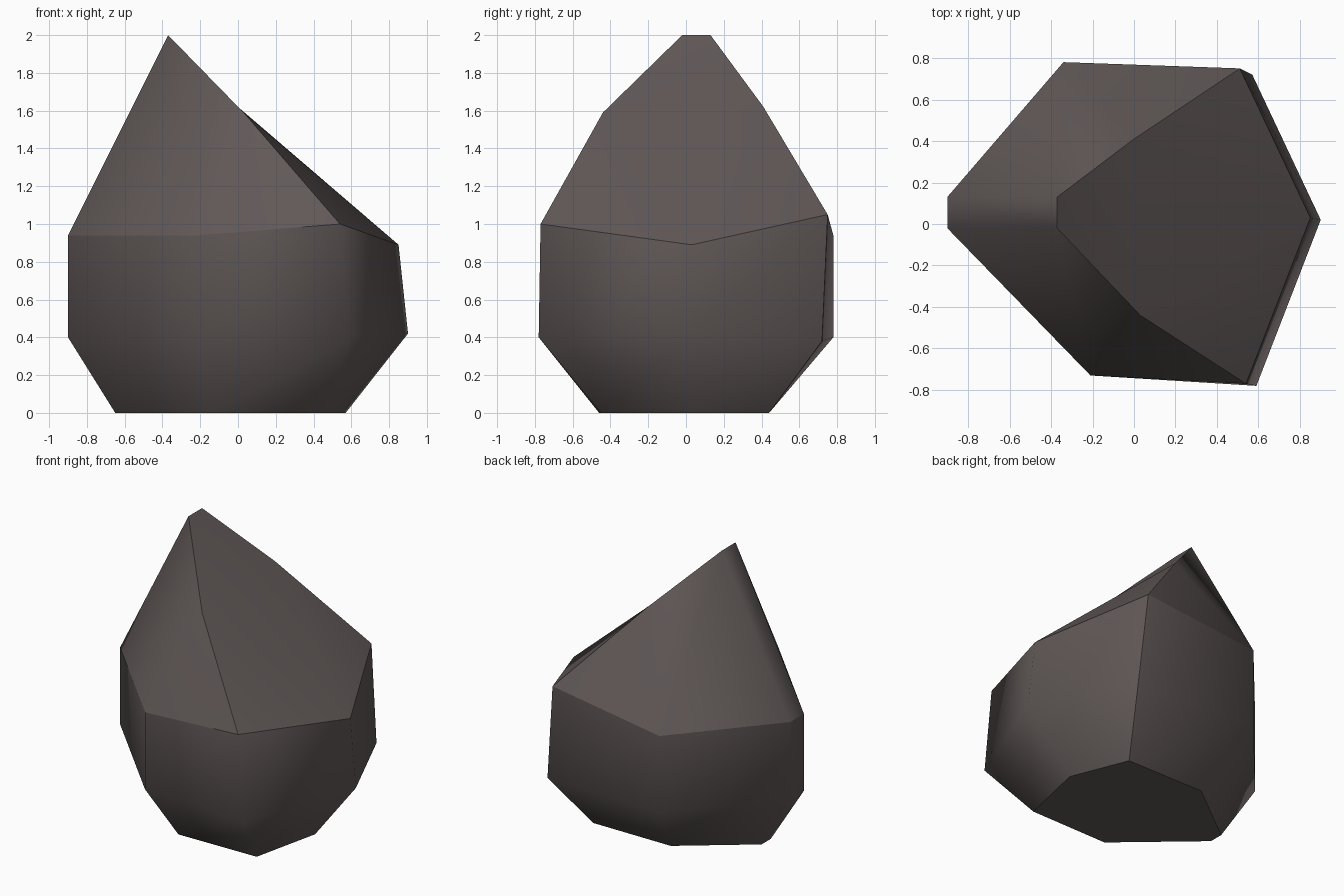
import bpy, bmesh

if "Cube" in bpy.data.objects:
    bpy.data.objects.remove(bpy.data.objects["Cube"])

# Corner rings, running round the rock from the left side via the front
base = [(-.65, .09, 0), (-.65, -.01, 0), (-.14, -.46, 0), (.46, -.45, 0),
        (.57, .04, 0), (.41, .44, 0), (-.19, .44, 0)]
low = [(-.90, .13, .40), (-.90, -.02, .40), (-.21, -.73, .40), (.59, -.78, .40),
       (.90, .02, .42), (.57, .72, .38), (-.34, .78, .40)]
high = [(-.90, .13, .94), (-.90, -.02, .94), (-.21, -.73, .94), (.54, -.77, 1.0),
        (.85, .03, .89), (.51, .75, 1.05), (-.34, .78, .94)]
crest = [(-.37, .13, 2), (-.37, -.02, 2), (.03, -.44, 1.59), (.0, .41, 1.62)]

bm = bmesh.new()
b, l, h, c = [[bm.verts.new(p) for p in ring] for ring in (base, low, high, crest)]
n = len(b)

# Flat underside and the two bands of side faces
bm.faces.new(b[::-1])
for lower, upper in ((b, l), (l, h)):
    for i in range(n):
        j = (i + 1) % n
        bm.faces.new((lower[i], lower[j], upper[j], upper[i]))

# Pointed upper part: left, front and back slopes
a, a2, fl, fr, r, br, bl = h
t1, t2, m1, m2 = c
for f in ((a, a2, t2, t1), (a2, fl, t2), (fl, m1, t2), (fl, fr, m1),
          (br, bl, m2), (bl, t1, m2), (bl, a, t1)):
    bm.faces.new(f)

# Large sloping break on the right
for f in ((t1, t2, m1, m2), (m1, fr, r), (m1, r, m2), (m2, r, br)):
    bm.faces.new(f)
bmesh.ops.recalc_face_normals(bm, faces=bm.faces)

# Smooth shading with chosen hard edges
for f in bm.faces:
    f.smooth = True
hard = [(b[i], b[(i + 1) % n]) for i in range(n)]
hard += [(h[i], h[(i + 1) % n]) for i in range(n)]
hard += [(t1, t2), (t2, m1), (m1, fr), (t1, m2), (m2, br), (br, l[5]), (l[5], b[5])]
for v, w in hard:
    e = bm.edges.get((v, w))
    if e:
        e.smooth = False

mesh = bpy.data.meshes.new("rock")
bm.to_mesh(mesh)
bm.free()
rock = bpy.data.objects.new("rock", mesh)
bpy.context.collection.objects.link(rock)

# Stone colour
stone = bpy.data.materials.new("dark grey brown stone")
stone.diffuse_color = (.118, .098, .096, 1)
stone.use_nodes = True
stone.node_tree.nodes["Principled BSDF"].inputs["Base Color"].default_value = stone.diffuse_color
mesh.materials.append(stone)
